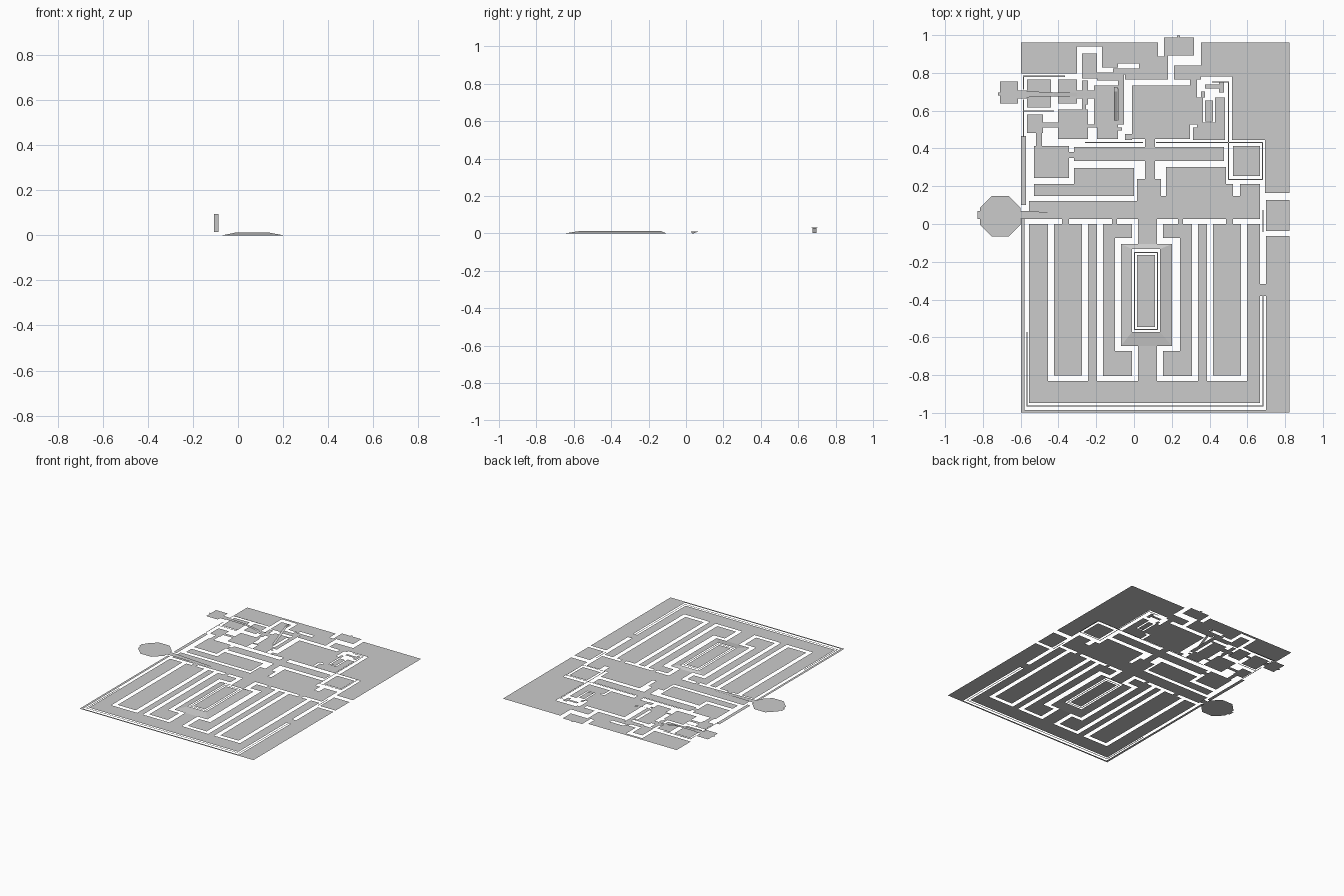
import bpy, bmesh, math

# Plan coordinates: x right, y down, S plan units per model unit, centre at CX, CY
CX, CY, S = 1134.0, 224.9, 189.2


def pt(x, y, z=0.0):
    return ((x - CX) / S, (CY - y) / S, z)


def finish(name, bm):
    me = bpy.data.meshes.new(name)
    bm.to_mesh(me)
    bm.free()
    ob = bpy.data.objects.new(name, me)
    bpy.context.collection.objects.link(ob)
    return ob


def floor(name, adds, cuts=(), fills=(), z=0.0):
    """Flat sheet: union of rectangles, minus wall gaps, plus islands (x0, y0, x1, y1)."""
    rects = list(adds) + list(cuts) + list(fills)
    xs = sorted({v for r in rects for v in (r[0], r[2])})
    ys = sorted({v for r in rects for v in (r[1], r[3])})
    bm = bmesh.new()
    verts = {}

    def vert(x, y):
        if (x, y) not in verts:
            verts[x, y] = bm.verts.new(pt(x, y, z))
        return verts[x, y]

    def inside(rs, x, y):
        return any(r[0] < x < r[2] and r[1] < y < r[3] for r in rs)

    for xa, xb in zip(xs, xs[1:]):
        for ya, yb in zip(ys, ys[1:]):
            c = ((xa + xb) / 2, (ya + yb) / 2)
            if inside(fills, *c) or (inside(adds, *c) and not inside(cuts, *c)):
                bm.faces.new([vert(xa, yb), vert(xb, yb), vert(xb, ya), vert(xa, ya)])
    return finish(name, bm)


def sheet(name, pts):
    """Single sloped or shaped face from plan points with heights."""
    bm = bmesh.new()
    f = bm.faces.new([bm.verts.new(pt(*p)) for p in pts])
    f.normal_update()
    if f.normal.z < 0:
        f.normal_flip()
    return finish(name, bm)


def both(rects, mid=1147.5):
    return list(rects) + [(2 * mid - c, b, 2 * mid - a, d) for a, b, c, d in rects]


# South hall with four long rooms, mirrored about the hall axis
south_walls = both([
    (1048, 220, 1054, 382), (1082, 220, 1088, 382), (1048, 376.5, 1088, 382),
    (1029, 220, 1062, 225), (1069, 220, 1112, 225), (1117, 220, 1138, 225),
    (1097, 220, 1103, 382), (1097, 377, 1138, 382), (1132, 347, 1138, 382),
    (1115, 347, 1138, 352), (1115, 239, 1121, 352), (1115, 239, 1138, 245),
    (1132, 220, 1138, 245),
])
floor("south_hall", [(1029, 202, 1260, 404), (1260, 285, 1266, 297)],
      south_walls + [(1121, 245, 1174, 347)])

# Raised centre: sloped on all four sides, with curb and island
H = 0.012
floor("centre_island", [(1137, 256, 1155, 328)], z=H)
floor("centre_curb", [(1134, 253, 1158, 331)], [(1135, 254, 1157, 330)], z=H)
outer = [(1121, 347, 0), (1172, 347, 0), (1172, 245, 0), (1121, 245, 0)]
inner = [(1132, 333, H), (1160, 333, H), (1160, 250, H), (1132, 250, H)]
for i, side in enumerate(["south", "east", "north", "west"]):
    j = (i + 1) % 4
    sheet(side + "_slope", [outer[i], outer[j], inner[j], inner[i]])

# Outer ground border and thin perimeter wall tops
floor("outer_ground", [
    (1021, 219, 1024.5, 413.5), (1021, 411, 1290, 413.5), (1266, 237, 1290, 413.5),
    (1266, 201, 1290, 232), (1265, 141, 1290, 194), (1232, 77, 1290, 141),
    (1201, 43, 1290, 77), (1021, 43, 1077, 74), (1077, 43, 1158, 47),
    (1102, 47, 1158, 57), (1102, 57, 1118, 68), (1118, 57, 1139, 64),
    (1021, 137, 1026, 206)])
floor("perimeter_wall_top", [
    (1026.5, 333, 1027.5, 407), (1026.5, 406.5, 1263.5, 407.5),
    (1262.7, 297, 1263.5, 407), (1262.5, 211, 1263.5, 233)])

# North entry block and passages
floor("entry_block", [(1164, 38, 1194, 56), (1177, 36, 1180, 38)])
floor("north_passage", [(1139, 57, 1168, 80), (1125, 73, 1168, 80), (1164, 56, 1168, 80),
                        (1174, 66, 1201, 80), (1113, 69, 1139, 75), (1097, 73, 1124, 81),
                        (1118, 81, 1124, 125)])
floor("north_closet", [(1082, 54, 1097, 79)])

# Great room and east side rooms
floor("great_room", [(1132, 86, 1190, 140), (1125, 135, 1132, 141), (1145, 140, 1155, 150)])
floor("east_corridor", [(1190, 80, 1197, 125), (1197, 98, 1225, 141), (1193, 128, 1225, 141)],
      [(1203, 98, 1215, 123)], [(1205, 101, 1213, 122), (1205, 85, 1219, 89),
                                (1201, 92, 1205, 98), (1219, 82, 1224, 93)])

# Middle corridors and rooms
floor("middle_corridor", [(1074, 148, 1224, 162), (1145, 146, 1155, 182), (1069, 153, 1074, 159),
                          (1137, 180, 1161, 202), (1161, 197, 1240, 202)])
floor("middle_west_room", [(1034, 147, 1069, 179)])
floor("middle_inner_rooms", [(1074, 169, 1134, 197), (1034, 185, 1074, 197),
                             (1166, 168, 1226, 197), (1226, 185, 1233, 197)])
floor("middle_east_passage", [(1240, 185, 1260, 202)])
floor("east_square_room", [(1233, 147, 1260, 177)], z=0.005)
floor("east_wall_top", [(1156, 143, 1263, 144), (1262, 143, 1263, 181), (1228, 180, 1263, 181),
                        (1228, 82, 1229, 181), (1212, 82, 1229, 83), (1085, 143, 1143, 144)],
      z=0.01)

# West octagonal platform with its tab and long ramp
R = 22.0
octagon = [(1000 + R * math.cos(math.pi * (i + .5) / 4),
            217 + R * math.sin(math.pi * (i + .5) / 4), 0.01) for i in range(8)]
sheet("west_octagon", octagon)
floor("west_octagon_links", [(977, 212, 980, 220), (1020, 212, 1027, 220)], z=0.01)
sheet("west_ramp", [(1027, 212, .01), (1122, 217, .0005), (1122, 219, .0005), (1027, 220, .01)])

# North-west rooms
floor("northwest_rooms", [
    (1058, 110, 1088, 140), (1043, 123, 1058, 128), (1027, 115, 1043, 134),
    (1036, 134, 1042, 147), (1094, 86, 1118, 125), (1097, 125, 1118, 140),
    (1088, 125, 1097, 128), (1118, 128, 1122, 131), (1082, 81, 1088, 105),
    (1077, 91, 1094, 99), (1082, 105, 1086, 110)],
    [(1110, 89, 1118, 124)])
floor("northwest_wall_top", [(1023, 76, 1065, 77.5), (1023, 76, 1024, 90),
                             (1023, 100, 1024, 138), (1023, 111, 1054, 112)], z=0.01)
floor("northwest_lower_room", [(1027, 80, 1051, 108), (1058, 80, 1077, 104)], z=0.006)
floor("northwest_outpost", [(1000, 82, 1018, 104), (998, 93, 1000, 96),
                            (1018, 91, 1027, 99)], z=0.03)

# Raised walkway descending eastward
sheet("walkway_top", [(1027, 92, .03), (1054, 93, .027), (1054, 97, .027), (1027, 98, .03)])
sheet("walkway_ramp", [(1054, 93, .027), (1077, 93, .008), (1077, 97, .008), (1054, 97, .027)])
sheet("walkway_foot", [(1077, 93, .008), (1091, 93, .001), (1091, 97, .001), (1077, 97, .008)])

# Steep ramp up to a small landing
sheet("steep_ramp", [(1114, 121, .015), (1117.5, 121, .015), (1117.5, 92, .095), (1114, 92, .095)])
floor("steep_landing", [(1114, 87.5, 1117.5, 92)], z=0.098)
floor("steep_ramp_foot", [(1110, 89, 1114, 124), (1114, 121, 1118, 124)])
